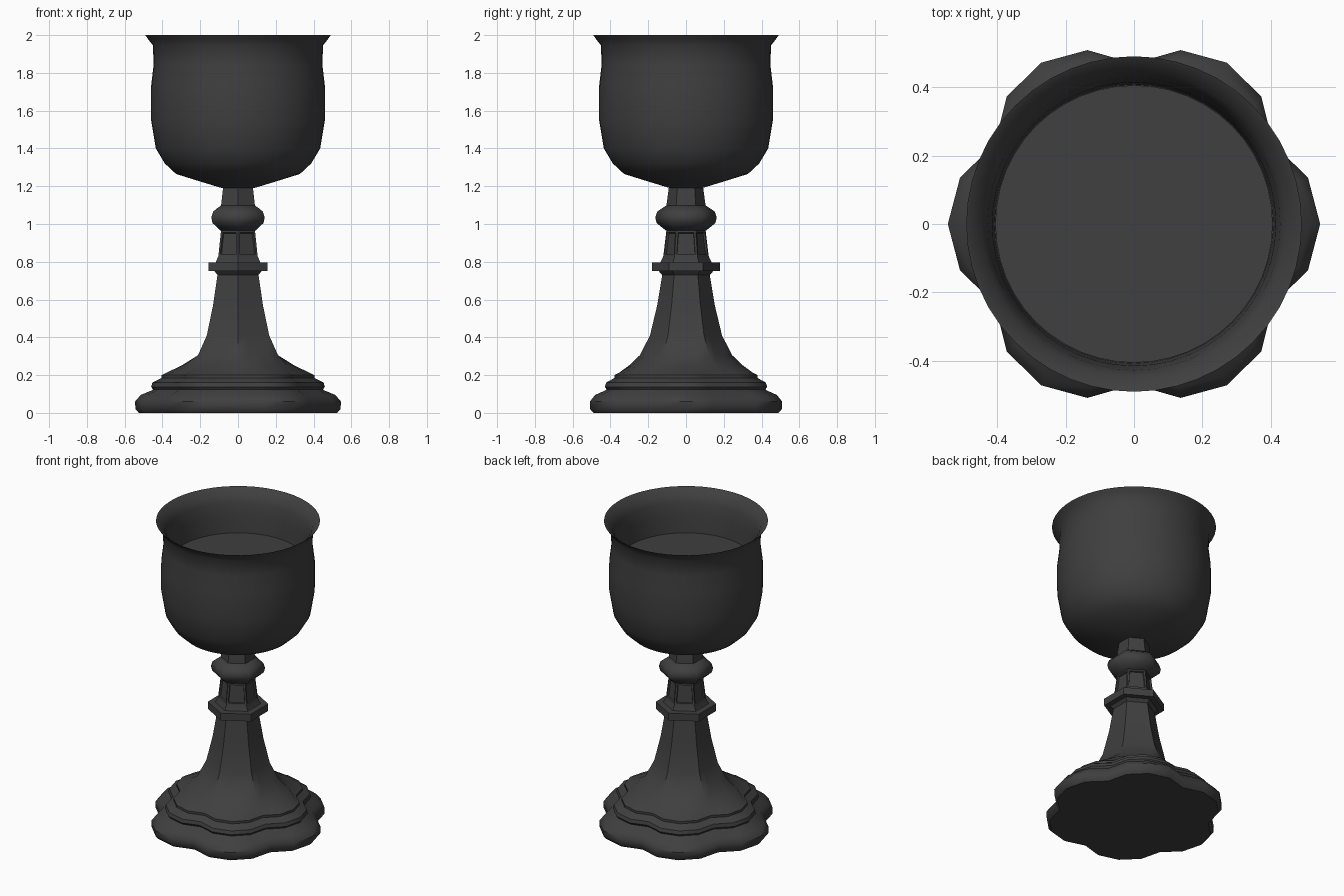
import bpy, bmesh
from math import cos, sin, pi, radians

if "Cube" in bpy.data.objects:
    bpy.data.objects.remove(bpy.data.objects["Cube"], do_unlink=True)

metal = bpy.data.materials.new("dark_metal")
metal.use_nodes = True
colour = (0.05, 0.05, 0.05, 1)
metal.diffuse_color = colour
metal.node_tree.nodes["Principled BSDF"].inputs["Base Color"].default_value = colour


def loft(name, rows, sides, phase=0, bottom=True, top=True, smooth=40, panel_row=None):
    """Skin stacked rings; each row is (z, radius, repeating radius factors)."""
    bm = bmesh.new()
    rings = []
    for z, r, factors in rows:
        ring = []
        for i in range(sides):
            a = phase + 2 * pi * i / sides
            k = r * factors[i % len(factors)]
            ring.append(bm.verts.new((k * cos(a), k * sin(a), z)))
        rings.append(ring)
    panels = []
    for j in range(len(rings) - 1):
        lo, hi = rings[j], rings[j + 1]
        for i in range(sides):
            n = (i + 1) % sides
            face = bm.faces.new((lo[i], lo[n], hi[n], hi[i]))
            if j == panel_row:
                panels.append(face)
    if bottom:
        bm.faces.new(rings[0][::-1])
    if top:
        bm.faces.new(rings[-1])
    # Sunken window panels
    if panels:
        bm.normal_update()
        bmesh.ops.inset_individual(bm, faces=panels, thickness=0.015, depth=0)
        bmesh.ops.inset_individual(bm, faces=panels, thickness=0.003, depth=-0.01)
    mesh = bpy.data.meshes.new(name)
    bm.to_mesh(mesh)
    bm.free()
    mesh.materials.append(metal)
    obj = bpy.data.objects.new(name, mesh)
    bpy.context.collection.objects.link(obj)
    bpy.ops.object.select_all(action="DESELECT")
    obj.select_set(True)
    bpy.context.view_layer.objects.active = obj
    bpy.ops.object.shade_smooth_by_angle(angle=radians(smooth))
    return obj


def with_factors(points, factors):
    return [(z, r, factors) for z, r in points]


# Cross-sections: six lobes, and a hexagon with the same point count
LOBE = (1, 0.967, 0.862, 0.967)
HEX_FINE = (1, 1 / cos(pi / 12), 1 / cos(pi / 6), 1 / cos(pi / 12))
HEX = (1 / cos(pi / 6),)
ROUND = (1,)
BLEND = tuple((a + b) / 2 for a, b in zip(LOBE, HEX_FINE))

# Stepped lobed foot flowing into the hexagonal shaft
foot = with_factors([(0, 0.525), (0.02, 0.543), (0.06, 0.545), (0.095, 0.515),
                     (0.12, 0.455), (0.125, 0.45), (0.138, 0.46), (0.16, 0.453),
                     (0.18, 0.415), (0.185, 0.405), (0.2, 0.405), (0.212, 0.38)], LOBE)
foot += [(0.25, 0.3, BLEND)]
foot += with_factors([(0.305, 0.212), (0.41, 0.165), (0.57, 0.132), (0.735, 0.108)], HEX_FINE)
loft("foot_and_shaft", foot, 24, top=False)

# Hexagonal collar
loft("collar", with_factors([(0.73, 0.108), (0.75, 0.125), (0.75, 0.157),
                             (0.797, 0.157), (0.797, 0.12)], HEX), 6, pi / 6, smooth=20)

# Panelled hexagonal neck
loft("panelled_neck", with_factors([(0.797, 0.118), (0.83, 0.104), (0.965, 0.09)], HEX),
     6, pi / 6, smooth=20, panel_row=1)

# Rounded hexagonal knob
loft("knob", with_factors([(0.965, 0.092), (0.98, 0.108), (1.005, 0.135), (1.035, 0.141),
                           (1.065, 0.132), (1.085, 0.108), (1.098, 0.09)], HEX),
     6, pi / 6, smooth=70)

# Upper neck under the bowl
loft("upper_neck", with_factors([(1.095, 0.09), (1.2, 0.078)], HEX), 6, pi / 6, smooth=20)

# Bowl with flared lip and inner wall
loft("bowl", with_factors([(1.19, 0.085), (1.225, 0.2), (1.265, 0.328), (1.32, 0.387),
                           (1.4, 0.435), (1.55, 0.46), (1.73, 0.46), (1.84, 0.447),
                           (1.945, 0.45), (1.98, 0.477), (2.0, 0.491), (1.995, 0.482),
                           (1.96, 0.445), (1.92, 0.428), (1.84, 0.415), (1.72, 0.408)],
                          ROUND), 48)

# Level surface inside the bowl
loft("bowl_fill", with_factors([(1.722, 0.406), (1.73, 0.406)], ROUND), 48)
